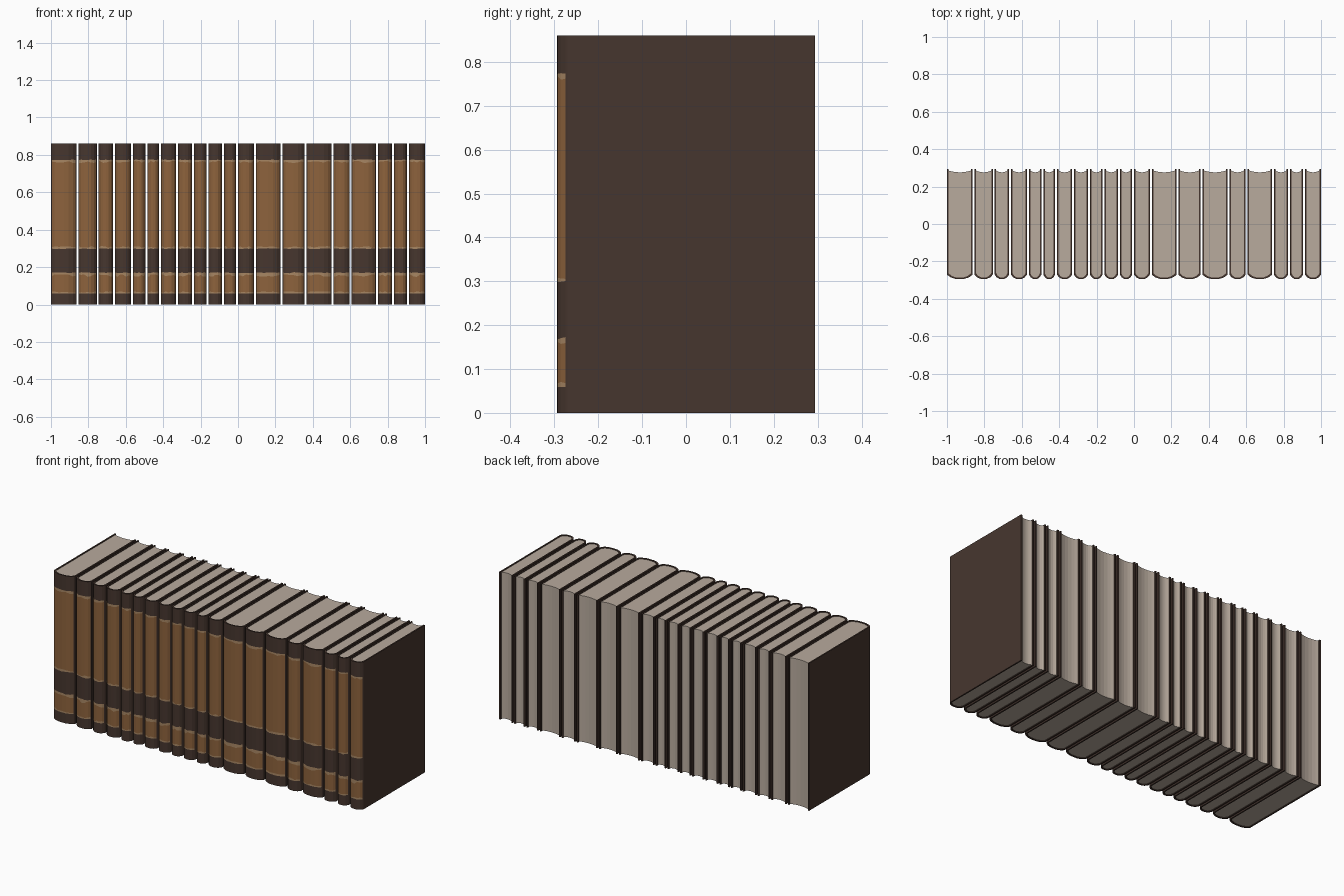
import bpy
import bmesh
import math
import random

random.seed(4)
cube = bpy.data.objects.get("Cube")
if cube:
    bpy.data.objects.remove(cube, do_unlink=True)


def material(name, rgb):
    m = bpy.data.materials.new(name)
    m.use_nodes = True
    m.diffuse_color = (*rgb, 1)
    m.node_tree.nodes["Principled BSDF"].inputs["Base Color"].default_value = (*rgb, 1)
    return m


DARK = material("dark_leather", (0.062, 0.037, 0.028))
BROWN = material("brown_leather", (0.27, 0.125, 0.046))
TAN = material("worn_tan", (0.39, 0.24, 0.125))
PAPER = material("paper", (0.48, 0.405, 0.34))

HEIGHT, BACK, HINGE, BULGE, THICK = 0.86, 0.294, -0.270, 0.024, 0.008
COLS = 8
# Spine bands from bottom to top: upper height, upward wear, downward wear, material
BANDS = [(0.060, 0, 0.002, 0), (0.067, 0.004, 0.004, 2), (0.152, 0.010, 0.004, 1),
         (0.170, 0.003, 0.003, 2), (0.298, 0.003, 0.002, 0), (0.303, 0.009, 0, 2),
         (0.760, 0.008, 0.003, 1), (0.773, 0.002, 0.001, 2), (HEIGHT, 0, 0, 0)]


def new_object(name, bm, mats):
    bmesh.ops.recalc_face_normals(bm, faces=bm.faces)
    mesh = bpy.data.meshes.new(name)
    bm.to_mesh(mesh)
    bm.free()
    for m in mats:
        mesh.materials.append(m)
    ob = bpy.data.objects.new(name, mesh)
    bpy.context.collection.objects.link(ob)
    return ob


def spine_curve(cx, half, inset):
    """Rounded spine from left edge to right edge."""
    points = []
    for i in range(COLS + 1):
        t = -math.cos(math.pi * i / COLS)
        points.append((cx + t * (half - inset),
                       HINGE + inset - BULGE * (1 - abs(t) ** 3)))
    return points


def cover(name, cx, half):
    outer = [(cx - half, BACK)] + spine_curve(cx, half, 0) + [(cx + half, BACK)]
    inner = [(cx - half + THICK, BACK)] + spine_curve(cx, half, THICK) + [(cx + half - THICK, BACK)]
    last = len(outer) - 1
    bm = bmesh.new()
    # Outer skin: rows follow the bands, with ragged wear on the spine
    rows = [[bm.verts.new((x, y, 0)) for x, y in outer]]
    for top, up, down, _ in BANDS:
        rows.append([bm.verts.new((x, y, top + (random.uniform(-down, up) if 1 < i < last - 1 else 0)))
                     for i, (x, y) in enumerate(outer)])
    for r, band in enumerate(BANDS):
        for i in range(last):
            f = bm.faces.new((rows[r][i], rows[r][i + 1], rows[r + 1][i + 1], rows[r + 1][i]))
            f.material_index = band[3] if 1 < i < last - 2 else 0
    # Inner skin, rims and fore edges
    low = [bm.verts.new((x, y, 0)) for x, y in inner]
    high = [bm.verts.new((x, y, HEIGHT)) for x, y in inner]
    for i in range(last):
        bm.faces.new((low[i], high[i], high[i + 1], low[i + 1]))
        bm.faces.new((rows[0][i], low[i], low[i + 1], rows[0][i + 1]))
        bm.faces.new((rows[-1][i], rows[-1][i + 1], high[i + 1], high[i]))
    for i in (0, last):
        bm.faces.new([row[i] for row in rows] + [high[i], low[i]])
    return new_object(name, bm, (DARK, BROWN, TAN))


def pages(name, cx, half):
    w = half - THICK
    outline = spine_curve(cx, half, THICK)
    # Hollow fore edge
    for i in range(COLS + 1):
        t = math.cos(math.pi * i / COLS)
        outline.append((cx + t * w, BACK - 0.008 - 0.010 * (1 - t * t)))
    bm = bmesh.new()
    base = bm.faces.new([bm.verts.new((x, y, 0.004)) for x, y in outline])
    ext = bmesh.ops.extrude_face_region(bm, geom=[base], use_keep_orig=True)
    top = [v for v in ext["geom"] if isinstance(v, bmesh.types.BMVert)]
    bmesh.ops.translate(bm, verts=top, vec=(0, 0, HEIGHT - 0.008))
    return new_object(name, bm, (PAPER,))


# Row of books, given by the gaps between them
GAPS = [-1.005, -0.858, -0.75, -0.663, -0.567, -0.49, -0.417, -0.326, -0.24, -0.163, -0.08,
        -0.005, 0.09, 0.233, 0.361, 0.505, 0.602, 0.743, 0.829, 0.909, 1.005]
for n, (a, b) in enumerate(zip(GAPS, GAPS[1:]), 1):
    cx, half = (a + b) / 2, (b - a) / 2 - 0.005
    cover(f"book_cover_{n}", cx, half)
    pages(f"book_pages_{n}", cx, half)
